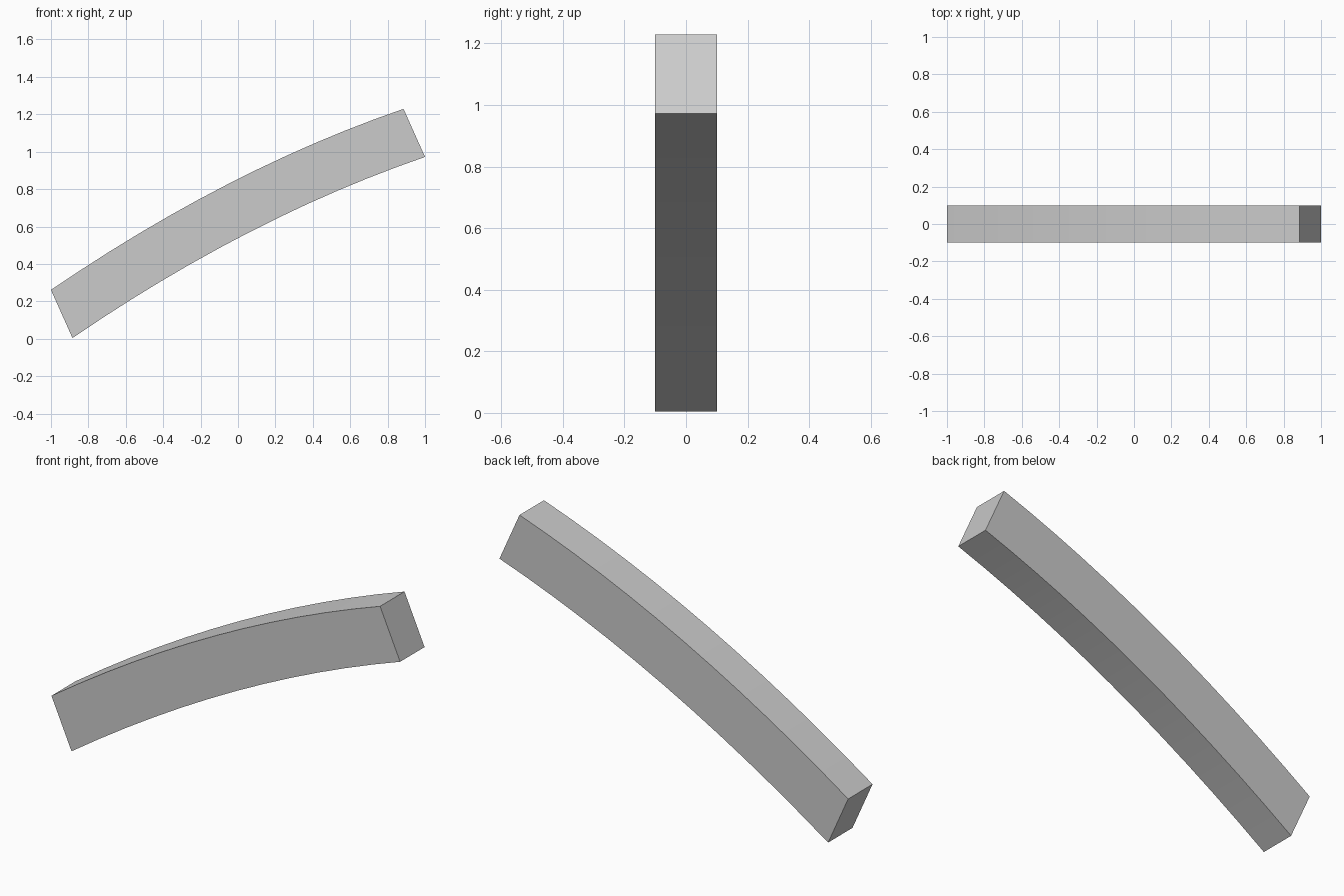
import bpy, bmesh
from mathutils import Vector

if "Cube" in bpy.data.objects:
    bpy.data.objects.remove(bpy.data.objects["Cube"])

SEGMENTS = 12
START, END = Vector((-1.0, 0, 0.261)), Vector((0.885, 0, 1.229))  # top edge ends
DEPTH = Vector((0.115, 0, -0.257))  # from top edge to bottom edge
BULGE = 0.08
HALF_WIDTH = 0.1


def top_point(t):
    p = START.lerp(END, t)
    p.z += 4 * BULGE * t * (1 - t)
    return p


# Curved beam: bowed side profile, extruded across its width
bm = bmesh.new()
rings = []
for i in range(SEGMENTS + 1):
    top = top_point(i / SEGMENTS)
    side = Vector((0, HALF_WIDTH, 0))
    corners = (top - side, top + side, top + DEPTH + side, top + DEPTH - side)
    rings.append([bm.verts.new(c) for c in corners])

for a, b in zip(rings, rings[1:]):
    for k in range(4):
        n = (k + 1) % 4
        bm.faces.new((a[k], a[n], b[n], b[k]))
bm.faces.new(rings[0])
bm.faces.new(rings[-1][::-1])
bmesh.ops.recalc_face_normals(bm, faces=bm.faces)

mesh = bpy.data.meshes.new("curved_beam")
bm.to_mesh(mesh)
bm.free()
beam = bpy.data.objects.new("curved_beam", mesh)
bpy.context.collection.objects.link(beam)

# Smooth along the bow, sharp at the corners
bpy.context.view_layer.objects.active = beam
beam.select_set(True)
bpy.ops.object.shade_smooth_by_angle(angle=0.52)
